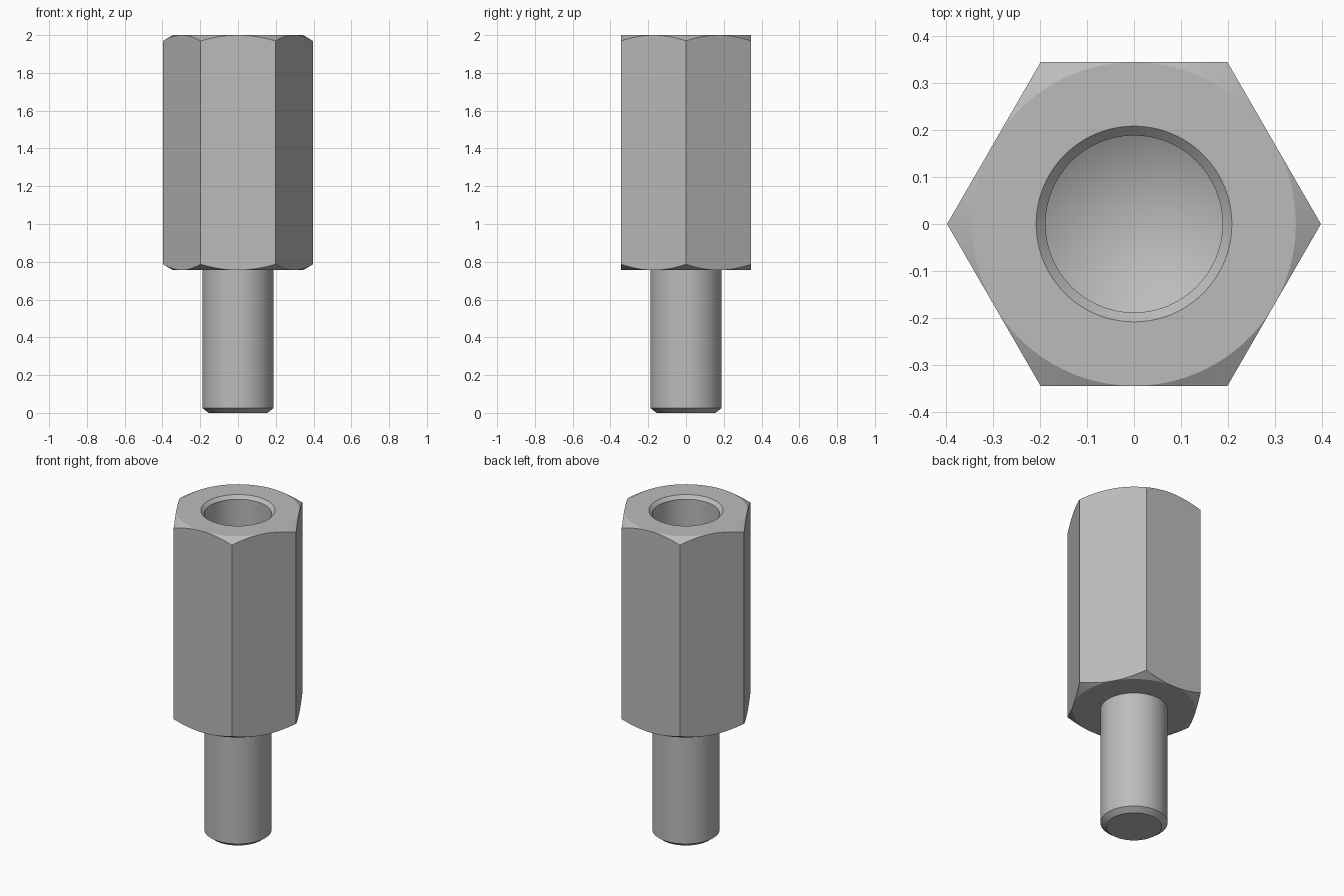
import bpy
import bmesh
from math import cos, sin, pi, radians, tan

cube = bpy.data.objects.get("Cube")
if cube:
    bpy.data.objects.remove(cube, do_unlink=True)

SEGMENTS = 96
FLAT = 0.344            # centre to a flat of the hexagon
TOP, SHOULDER = 2.0, 0.756
BORE = STUD = 0.188

steel = bpy.data.materials.new("grey_steel")
steel.use_nodes = True
steel.diffuse_color = (0.5, 0.5, 0.5, 1)
steel.node_tree.nodes["Principled BSDF"].inputs["Base Color"].default_value = (0.5, 0.5, 0.5, 1)


def hex_radius(a):
    """Distance to the hexagon outline; corners lie on the x axis."""
    return FLAT / cos(a % (pi / 3) - pi / 6)


def chamfer_drop(a):
    return (hex_radius(a) - FLAT) * tan(radians(30))


def circle(r, z):
    return lambda a: (r, z)


def revolve(name, rings, start_tip=None, end_tip=None):
    """Skin rings, each giving (radius, height) by angle, with optional end points."""
    bm = bmesh.new()
    angles = [2 * pi * i / SEGMENTS for i in range(SEGMENTS)]
    loops = []
    for ring in rings:
        loop = []
        for a in angles:
            r, z = ring(a)
            loop.append(bm.verts.new((r * cos(a), r * sin(a), z)))
        loops.append(loop)
    for low, high in zip(loops, loops[1:]):
        for i in range(SEGMENTS):
            j = (i + 1) % SEGMENTS
            bm.faces.new((low[i], low[j], high[j], high[i]))
    for tip, loop, step in ((start_tip, loops[0], -1), (end_tip, loops[-1], 1)):
        if tip is not None:
            centre = bm.verts.new((0, 0, tip))
            for i in range(SEGMENTS):
                pair = (loop[i], loop[(i + 1) % SEGMENTS])[::step]
                bm.faces.new((*pair, centre))
    bmesh.ops.remove_doubles(bm, verts=bm.verts, dist=1e-5)
    mesh = bpy.data.meshes.new(name)
    bm.to_mesh(mesh)
    bm.free()
    mesh.materials.append(steel)
    obj = bpy.data.objects.new(name, mesh)
    bpy.context.collection.objects.link(obj)
    bpy.ops.object.select_all(action="DESELECT")
    obj.select_set(True)
    bpy.context.view_layer.objects.active = obj
    bpy.ops.object.shade_smooth_by_angle(angle=radians(25))


# Hexagonal body with conical chamfers and a drilled blind bore
revolve("hex_body", [
    circle(STUD, SHOULDER),
    circle(FLAT, SHOULDER),
    lambda a: (hex_radius(a), SHOULDER + chamfer_drop(a)),
    lambda a: (hex_radius(a), TOP - chamfer_drop(a)),
    circle(FLAT, TOP),
    circle(0.208, TOP),
    circle(BORE, TOP - 0.02),
    circle(BORE, 1.2),
], end_tip=1.09)

# Round stud with a chamfered end
revolve("stud", [
    circle(0.155, 0),
    circle(STUD, 0.025),
    circle(STUD, SHOULDER),
], start_tip=0)
